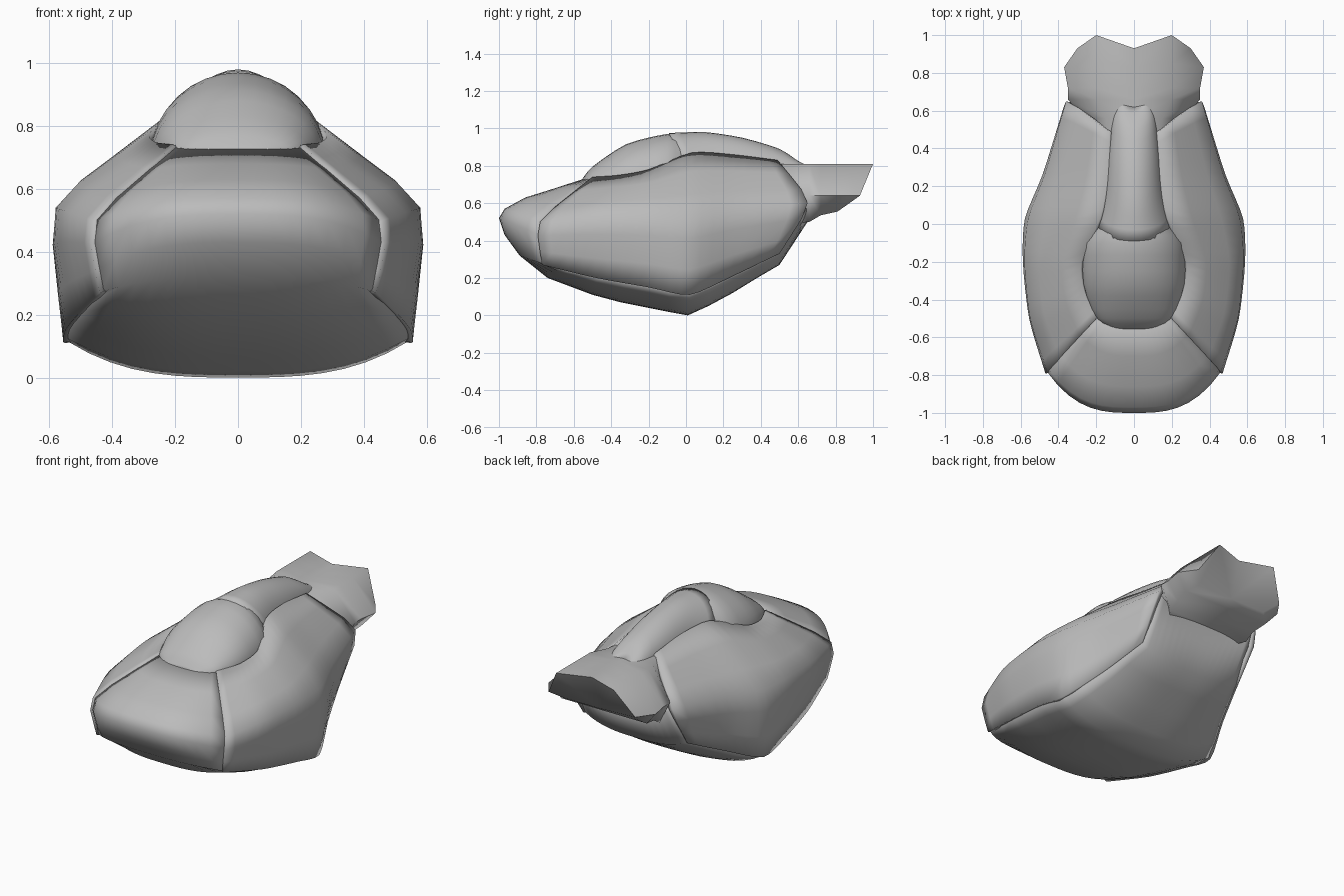
import bpy
import math
from mathutils import Vector

if "Cube" in bpy.data.objects:
    bpy.data.objects.remove(bpy.data.objects["Cube"])

COLOR = (0.5, 0.5, 0.5, 1)
grey = bpy.data.materials.new("plain_grey")
grey.use_nodes = True
grey.diffuse_color = COLOR
grey.node_tree.nodes["Principled BSDF"].inputs["Base Color"].default_value = COLOR

CORE = Vector((0, 0, .45))
TENSION = .36


def refine(points, steps):
    """Insert points along a gently rounded curve through the given ones."""
    points = [Vector(p) for p in points]
    ahead = points[0] * 2 - points[1]
    behind = points[-1] * 2 - points[-2]
    padded = [ahead, *points, behind]
    result = []
    for before, a, b, after in zip(padded, padded[1:], padded[2:], padded[3:]):
        leave = (b - before) * TENSION
        arrive = (after - a) * TENSION
        for k in range(steps):
            t = k / steps
            blend = t * t * (3 - 2 * t)
            bend = leave * t * (1 - t) ** 2 - arrive * t * t * (1 - t)
            result.append(a.lerp(b, blend) + bend)
    return result + [points[-1]]


def shell(name, grid, thickness=0.0, closed_end=False):
    """Skin a half grid of points, mirror it across x and give it thickness."""
    wide = len(grid[0])
    verts = [point for row in grid for point in row]
    faces = []
    for row in range(len(grid) - 1):
        for col in range(wide - 1):
            corner = row * wide + col
            faces.append((corner, corner + 1, corner + wide + 1, corner + wide))
    if closed_end:
        faces.append(range(len(verts) - wide, len(verts)))
    mesh = bpy.data.meshes.new(name)
    mesh.from_pydata(verts, [], faces)
    outward = sum(f.area * f.normal.dot(f.center - CORE) for f in mesh.polygons)
    if outward < 0:
        mesh.flip_normals()
    mesh.materials.append(grey)
    mesh.shade_smooth()
    mesh.set_sharp_from_angle(angle=math.radians(65))
    obj = bpy.data.objects.new(name, mesh)
    bpy.context.collection.objects.link(obj)
    obj.modifiers.new("mirror", 'MIRROR')
    if thickness:
        solid = obj.modifiers.new("thickness", 'SOLIDIFY')
        solid.thickness = thickness
        solid.offset = -1


def arch(name, base, sweep, stations):
    """Elliptical hood through stations of (y, half width, height)."""
    grid = []
    for y, width, height in refine(stations, 3):
        row = []
        for k in range(9):
            side = k / 8
            turn = side * math.pi / 2
            row.append((width * math.sin(turn), y + sweep * side ** 2,
                        base + height * math.cos(turn)))
        grid.append(row)
    shell(name, grid, thickness=.03)


# Side panels: three rails run front to back, rounded sections join them
low_rail = [(.44, -.77, .27), (.51, -.48, .2), (.55, -.2, .15),
            (.55, .02, .11), (.45, .25, .21), (.36, .5, .33)]
flank_rail = [(.46, -.78, .5), (.55, -.5, .53), (.58, -.2, .54),
              (.56, .03, .54), (.47, .27, .57), (.36, .65, .6)]
roof_rail = [(.2, -.5, .74), (.265, -.36, .75), (.28, -.2, .78),
             (.18, .03, .87), (.14, .25, .86), (.13, .49, .83)]
rails = [refine(rail, 4) for rail in (low_rail, flank_rail, roof_rail)]
panel = [refine(section, 3) for section in zip(*rails)]
shell("side_panels", panel, thickness=.03)

# Nose and belly: a centre line (y, z) swept out to the tucked panel edges
centre_line = [(-.5, .745), (-.7, .68), (-.86, .63), (-.97, .57), (-1, .52),
               (-.97, .43), (-.89, .32), (-.74, .2), (-.5, .11), (-.35, .07),
               (-.2, .04), (-.1, .02), (.01, 0), (.12, .05), (.25, .12),
               (.38, .2), (.5, .27), (.65, .5)]
edge = panel[0][::-1] + rails[0][2::2] + [Vector(flank_rail[-1])]
hull = []
for (y, z), rim in zip(centre_line, edge):
    rim = rim.lerp(CORE, .015)
    row = []
    for k in range(9):
        side = k / 8
        swept = Vector((0, y, z)).lerp(rim, side ** 3)
        swept.x = rim.x * side
        row.append(swept)
    hull.append(row)
shell("nose_and_belly", hull, thickness=.03)

# Rounded canopy and the spine fairing behind it
arch("canopy", .715, 0, [(-.565, .08, 0), (-.5, .2, .08), (-.32, .27, .2),
                         (-.1, .27, .255), (.02, .19, .23)])
arch("spine", .78, .1, [(-.09, .2, .195), (.1, .16, .2), (.3, .14, .17),
                        (.5, .11, .11), (.62, .06, .03)])

# Tail block: rings of (y, tip, half width, bottom, rake), raked into a notched end
tail = []
for y, tip, width, bottom, rake in [(.4, .13, .2, .5, 0), (.56, .15, .27, .49, 0),
                                    (.66, .2, .35, .5, 0), (.72, .2, .35, .535, 0),
                                    (.83, .2, .37, .555, .02), (.93, .2, .3, .59, .07)]:
    tail.append([(0, y, .81), (tip, y + rake, .81), (width, y, .64),
                 (width * .8, y - rake, bottom), (0, y - rake, bottom)])
shell("tail", tail, closed_end=True)
